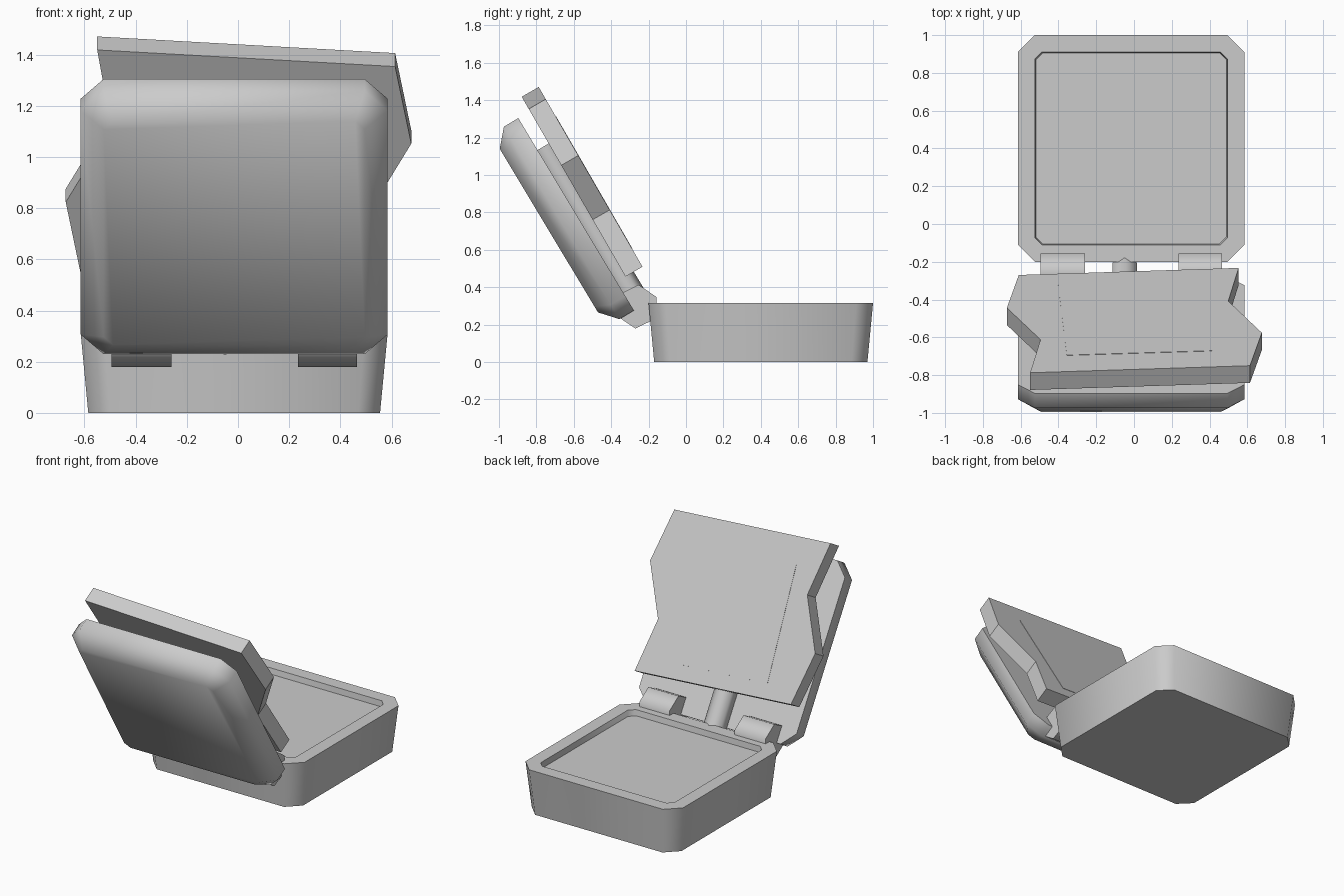
import bpy, bmesh
from math import radians, sin, cos, pi
from mathutils import Vector, Matrix

if "Cube" in bpy.data.objects:
    bpy.data.objects.remove(bpy.data.objects["Cube"])


def loft(name, rings, loc=(0, 0, 0), rot_x=0, rot_y=0, smooth=50):
    """Closed solid through a stack of equal-length rings."""
    bm = bmesh.new()
    vs = [[bm.verts.new(p) for p in ring] for ring in rings]
    n = len(rings[0])
    for lo, hi in zip(vs, vs[1:]):
        for i in range(n):
            j = (i + 1) % n
            bm.faces.new((lo[i], lo[j], hi[j], hi[i]))
    bm.faces.new(vs[0][::-1])
    bm.faces.new(vs[-1])
    bmesh.ops.recalc_face_normals(bm, faces=bm.faces[:])
    mesh = bpy.data.meshes.new(name)
    bm.to_mesh(mesh)
    bm.free()
    ob = bpy.data.objects.new(name, mesh)
    bpy.context.collection.objects.link(ob)
    ob.location = loc
    ob.rotation_euler = (radians(rot_x), radians(rot_y), 0)
    if smooth:
        bpy.ops.object.select_all(action='DESELECT')
        ob.select_set(True)
        bpy.context.view_layer.objects.active = ob
        bpy.ops.object.shade_smooth_by_angle(angle=radians(smooth))
    return ob


def octagon(h, c, z):
    """Square of half size h with corners cut by c."""
    k = h - c
    return [(k, -h, z), (h, -k, z), (h, k, z), (k, h, z),
            (-k, h, z), (-h, k, z), (-h, -k, z), (-k, -h, z)]


def hexagon(r, start, z):
    return [(r * cos(radians(start) + i * pi / 3),
             r * sin(radians(start) + i * pi / 3), z) for i in range(6)]


CX = -0.015
TILT = -59

# base tray with shallow recess
loft("base", [octagon(0.57, 0.085, 0), octagon(0.6, 0.09, 0.315),
              octagon(0.51, 0.037, 0.315), octagon(0.505, 0.037, 0.275)],
     (CX, 0.4, 0))

# open lid with bevelled outer face
lid_centre = Vector((CX, -0.5875, 0.79))
loft("lid", [octagon(0.51, 0.037, -0.17), octagon(0.6, 0.09, -0.09),
             octagon(0.6, 0.09, 0)], lid_centre, TILT)

# two hinge barrels
for side, x0, x1 in (("left", -0.495, -0.26), ("right", 0.235, 0.465)):
    h = (x1 - x0) / 2
    loft("hinge_" + side, [hexagon(0.117, 56, -h), hexagon(0.117, 56, h)],
         ((x0 + x1) / 2, -0.262, 0.296), rot_y=90, smooth=65)

# support rod between lid and panel
rod_start = lid_centre + Matrix.Rotation(radians(TILT), 3, 'X') @ Vector((0, -0.40, 0.031))
rod_start.x = -0.05
loft("support_rod", [hexagon(0.075, 90, 0), hexagon(0.075, 90, 1.03)],
     rod_start, rot_x=TILT - 90, smooth=65)

# zigzag panel, half an outline repeated by a half turn
half = [(0.552, 0.555), (0.497, 0.204), (0.675, -0.132), (0.612, -0.48)]
outline = half + [(-x, -y) for x, y in half]
panel_loc = (0.002, -0.51, 0.99)
loft("panel", [[(x, y, z) for x, y in outline] for z in (-0.105, 0)],
     panel_loc, -60, smooth=0)

# thin square plate on the panel
turn = Matrix.Rotation(radians(3.5), 2)
square = [turn @ Vector(p) * 0.385 + Vector((0.003, 0.036))
          for p in ((1, 1), (1, -1), (-1, -1), (-1, 1))]
loft("panel_plate", [[(p.x, p.y, z) for p in square] for z in (-0.01, 0.002)],
     panel_loc, -60, smooth=0)
